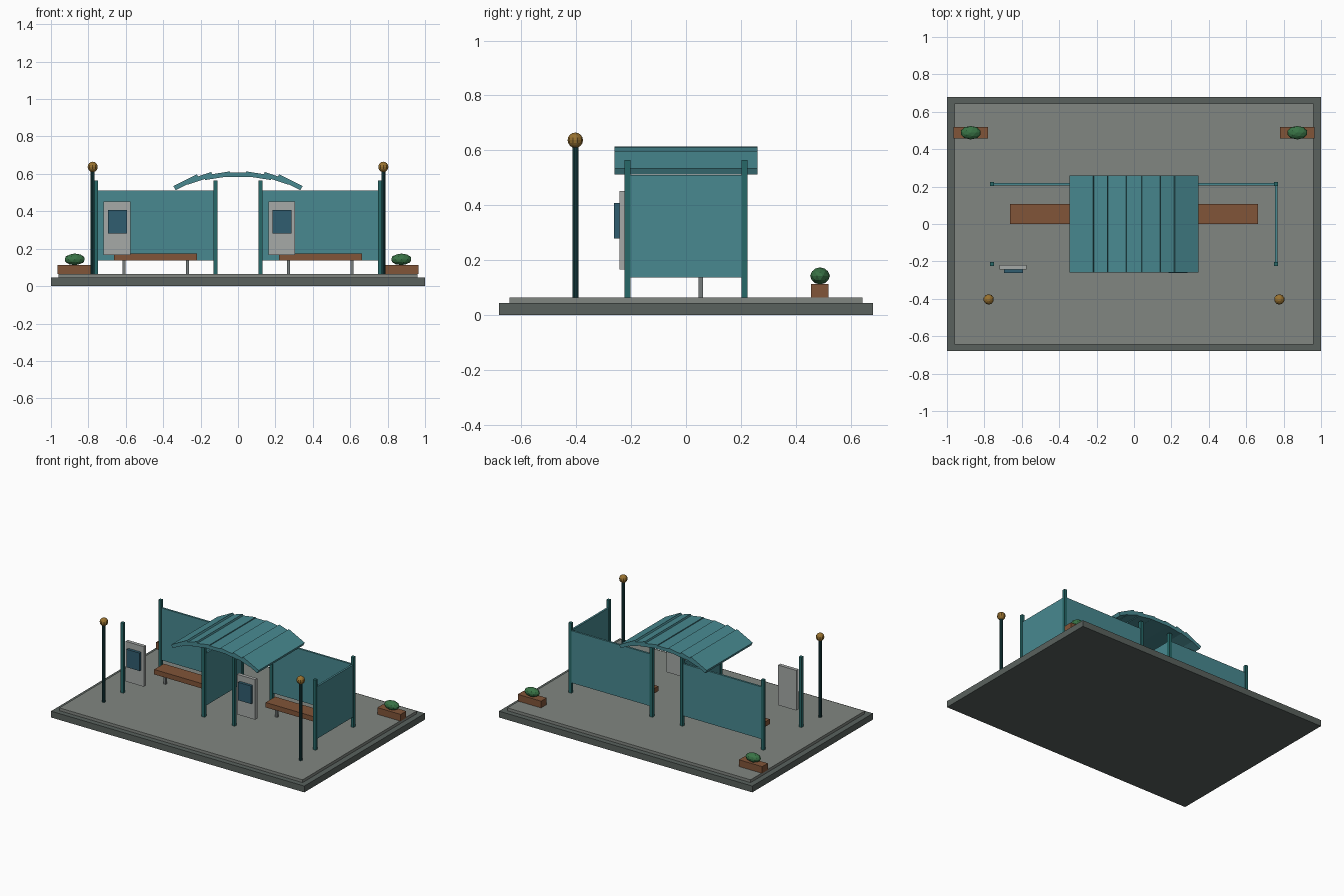
import bpy
from math import sin, cos, radians

if "Cube" in bpy.data.objects:
    bpy.data.objects.remove(bpy.data.objects["Cube"])


def material(name, rgb):
    m = bpy.data.materials.new(name)
    m.diffuse_color = (*rgb, 1)
    m.use_nodes = True
    m.node_tree.nodes["Principled BSDF"].inputs["Base Color"].default_value = m.diffuse_color
    return m


STONE = material("dark_stone", (0.10, 0.12, 0.11))
PAVING = material("paving", (0.22, 0.24, 0.22))
GLASS = material("teal_panel", (0.065, 0.25, 0.28))
FRAME = material("teal_frame", (0.02, 0.14, 0.14))
POLE = material("dark_pole", (0.01, 0.06, 0.065))
WOOD = material("wood", (0.22, 0.09, 0.04))
STEEL = material("steel", (0.18, 0.20, 0.20))
BOARD = material("board_grey", (0.38, 0.40, 0.39))
SCREEN = material("screen_blue", (0.03, 0.11, 0.16))
GOLD = material("lamp_gold", (0.32, 0.17, 0.03))
LEAF = material("leaf", (0.04, 0.17, 0.06))


def finish(name, mat):
    o = bpy.context.object
    o.name = name
    o.data.materials.append(mat)
    return o


def box(name, x, y, z, mat):
    """Box from (min, max) ranges along each axis."""
    lo, hi = zip(x, y, z)
    bpy.ops.mesh.primitive_cube_add(
        size=1, location=[(a + b) / 2 for a, b in zip(lo, hi)])
    o = finish(name, mat)
    o.scale = [b - a for a, b in zip(lo, hi)]
    bpy.ops.object.transform_apply(location=False, rotation=False, scale=True)
    return o


GROUND = 0.065
POST = 0.011   # half width
SIDE_Y = 0.213

# stepped platform
box("platform_base", (-1, 1), (-0.68, 0.68), (0, 0.045), STONE)
box("platform_paving", (-0.96, 0.96), (-0.643, 0.643), (0.045, GROUND), PAVING)

# two identical shelters
for label, cx in (("left", -0.44), ("right", 0.44)):
    for sx, xn in ((-1, "a"), (1, "b")):
        for sy, yn in ((-1, "front"), (1, "back")):
            px, py = cx + sx * 0.32, sy * SIDE_Y
            box(f"{label}_{yn}_post_{xn}", (px - POST, px + POST),
                (py - POST, py + POST), (GROUND, 0.565), FRAME)
    box(f"{label}_back_panel", (cx - 0.315, cx + 0.315),
        (SIDE_Y - 0.007, SIDE_Y + 0.007), (0.138, 0.51), GLASS)
    box(f"{label}_side_panel", (cx + 0.313, cx + 0.327),
        (-SIDE_Y, SIDE_Y), (0.138, 0.51), GLASS)

    # bench
    box(f"{label}_bench_seat", (cx - 0.222, cx + 0.222), (0.0, 0.108),
        (0.138, 0.173), WOOD)
    for i, s in enumerate((-1, 1)):
        lx = cx + s * 0.17
        box(f"{label}_bench_leg_{i}", (lx - 0.008, lx + 0.008),
            (0.045, 0.061), (GROUND, 0.14), STEEL)

    # information board
    box(f"{label}_info_board", (cx - 0.278, cx - 0.134), (-0.243, -0.218),
        (0.166, 0.452), BOARD)
    box(f"{label}_info_screen", (cx - 0.256, cx - 0.154), (-0.262, -0.24),
        (0.28, 0.408), SCREEN)

# arched roof of overlapping slats
for i in range(-3, 4):
    a = radians(20 * i)
    slat = box(f"roof_slat_{i + 4}", (-0.07, 0.07), (-0.26, 0.26),
               (-0.0125, 0.0125), GLASS)
    slat.location = (0.32 * sin(a), 0, 0.515 + 0.08 * cos(a))
    slat.rotation_euler.y = 0.45 * a

# lamps and planters at both sides
for label, s in (("left", -1), ("right", 1)):
    bpy.ops.mesh.primitive_cylinder_add(
        vertices=10, radius=0.011, depth=0.555,
        location=(s * 0.777, -0.403, GROUND + 0.2775))
    finish(f"{label}_lamp_pole", POLE)
    bpy.ops.mesh.primitive_uv_sphere_add(
        segments=10, ring_count=8, radius=0.028,
        location=(s * 0.777, -0.403, 0.637))
    finish(f"{label}_lamp_globe", GOLD)

    px = s * 0.873
    box(f"{label}_planter", (px - 0.092, px + 0.092), (0.456, 0.519),
        (GROUND, 0.113), WOOD)
    bpy.ops.mesh.primitive_ico_sphere_add(
        subdivisions=2, radius=1, location=(px, 0.488, 0.143))
    finish(f"{label}_shrub", LEAF).scale = (0.056, 0.036, 0.031)
